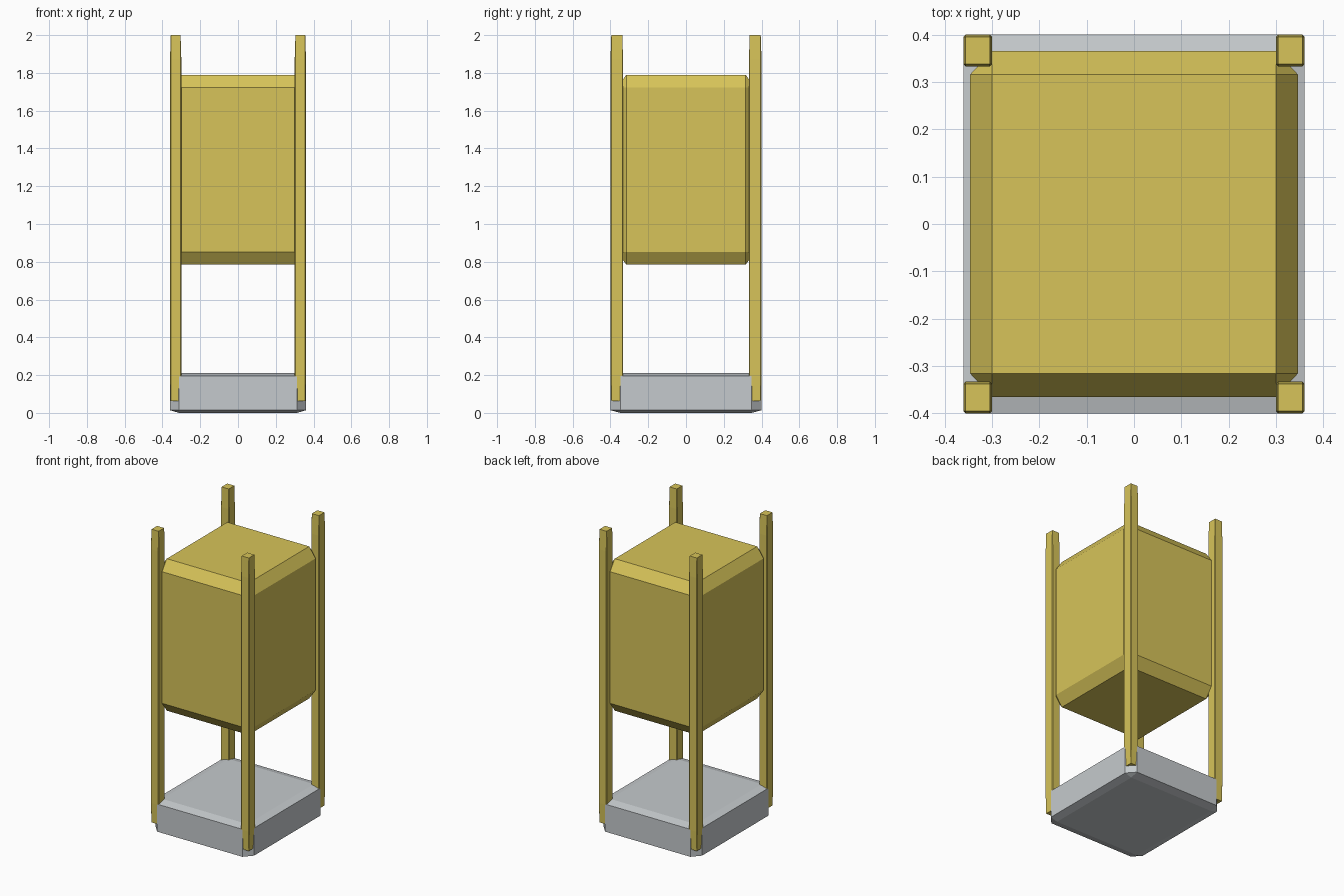
import bpy
import bmesh
from mathutils import Vector

BEVEL = 0.134  # chamfer width as a share of each half size

default_cube = bpy.data.objects.get("Cube")
if default_cube:
    bpy.data.objects.remove(default_cube, do_unlink=True)


def make_material(name, colour):
    mat = bpy.data.materials.new(name)
    mat.use_nodes = True
    mat.diffuse_color = colour
    shader = next(n for n in mat.node_tree.nodes if n.type == 'BSDF_PRINCIPLED')
    shader.inputs["Base Color"].default_value = colour
    return mat


def chamfered_box(name, low, high, mat):
    """Cube with a single flat chamfer, stretched between two corners."""
    low, high = Vector(low), Vector(high)
    bm = bmesh.new()
    bmesh.ops.create_cube(bm, size=2)
    bmesh.ops.bevel(bm, geom=bm.edges[:], offset=BEVEL, segments=1,
                    affect='EDGES')
    bmesh.ops.scale(bm, vec=(high - low) / 2, verts=bm.verts)
    bmesh.ops.recalc_face_normals(bm, faces=bm.faces)
    mesh = bpy.data.meshes.new(name)
    bm.to_mesh(mesh)
    bm.free()
    mesh.materials.append(mat)
    obj = bpy.data.objects.new(name, mesh)
    obj.location = (low + high) / 2
    bpy.context.collection.objects.link(obj)
    return obj


yellow = make_material("mustard_yellow", (0.68, 0.55, 0.10, 1))
grey = make_material("light_grey", (0.56, 0.59, 0.61, 1))

# Base slab
chamfered_box("base", (-0.36, -0.40, 0), (0.36, 0.40, 0.21), grey)

# Body held between the posts
chamfered_box("body", (-0.346, -0.365, 0.785), (0.346, 0.365, 1.79), yellow)

# Four corner posts
for side, sx in (("left", 1), ("right", -1)):
    for end, sy in (("front", -1), ("back", 1)):
        x = sorted((sx * 0.30, sx * 0.36))
        y = sorted((sy * 0.333, sy * 0.40))
        chamfered_box(f"{end}_{side}_post", (x[0], y[0], 0.062),
                      (x[1], y[1], 2), yellow)
